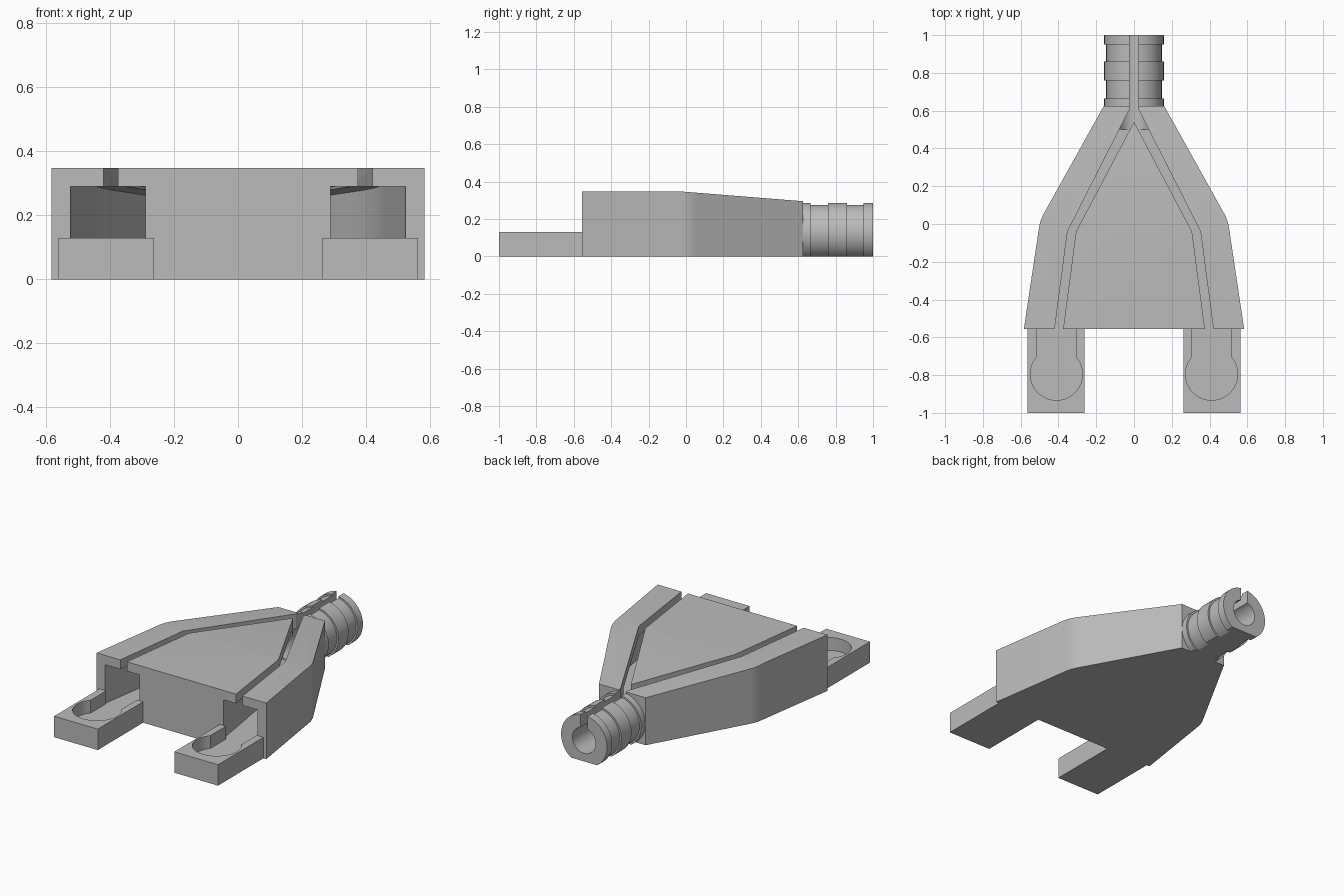
import bpy, bmesh, math
from mathutils import Vector, Matrix

if "Cube" in bpy.data.objects:
    bpy.data.objects.remove(bpy.data.objects["Cube"], do_unlink=True)

grey = bpy.data.materials.new("matte grey")
grey.use_nodes = True
grey.diffuse_color = (0.5, 0.5, 0.5, 1)
grey.node_tree.nodes["Principled BSDF"].inputs["Base Color"].default_value = (0.5, 0.5, 0.5, 1)

FRONT, BEND, REAR = -0.555, -0.04, 0.625
TOP, CEILING, FLOOR, PAD_TOP = 0.348, 0.29, 0.05, 0.13
TUBE_Z, BORE = 0.13, 0.08


def finish(name, bm):
    bmesh.ops.recalc_face_normals(bm, faces=bm.faces)
    mesh = bpy.data.meshes.new(name)
    bm.to_mesh(mesh)
    bm.free()
    ob = bpy.data.objects.new(name, mesh)
    bpy.context.collection.objects.link(ob)
    mesh.materials.append(grey)
    return ob


def trim(bm, point, normal):
    """Slice off everything on the normal side and cap the opening."""
    bmesh.ops.bisect_plane(bm, geom=bm.verts[:] + bm.edges[:] + bm.faces[:],
                           plane_co=point, plane_no=normal, clear_outer=True)
    bmesh.ops.holes_fill(bm, edges=[e for e in bm.edges if e.is_boundary], sides=0)


def prism(name, outline, z0, z1, side=1, sloped=False):
    bm = bmesh.new()
    face = bm.faces.new([bm.verts.new((x * side, y, z0)) for x, y in outline])
    grown = bmesh.ops.extrude_face_region(bm, geom=[face])["geom"]
    bmesh.ops.translate(bm, vec=(0, 0, z1 - z0),
                        verts=[v for v in grown if isinstance(v, bmesh.types.BMVert)])
    if sloped:
        trim(bm, (0, BEND, z1), (0, 0.08, 1))
    return finish(name, bm)


def box(name, x0, x1, y0, y1, z0, z1, side=1):
    return prism(name, [(x0, y0), (x1, y0), (x1, y1), (x0, y1)], z0, z1, side)


def rounded(before, corner, after, reach, steps=8):
    """Points of a soft bend replacing one corner."""
    b, c, a = Vector(before), Vector(corner), Vector(after)
    p, q = c + (b - c).normalized() * reach, c + (a - c).normalized() * reach
    return [tuple(p.lerp(c, t).lerp(c.lerp(q, t), t))
            for t in (i / steps for i in range(steps + 1))]


def cut(ob, cutters):
    bpy.context.view_layer.objects.active = ob
    for cutter in cutters:
        mod = ob.modifiers.new("cut", "BOOLEAN")
        mod.operation, mod.solver, mod.object = "DIFFERENCE", "EXACT", cutter
        bpy.ops.object.modifier_apply(modifier=mod.name)


def smooth(ob):
    bpy.ops.object.select_all(action="DESELECT")
    ob.select_set(True)
    bpy.context.view_layer.objects.active = ob
    bpy.ops.object.shade_smooth_by_angle(angle=math.radians(25))


# Housing: flared outline with soft shoulders and a roof that falls to the rear
front_pt, shoulder, rear_pt = (0.583, FRONT), (0.497, 0.02), (0.16, REAR)
half = [front_pt] + rounded(front_pt, shoulder, rear_pt, 0.04) + [rear_pt]
housing = prism("housing", half + [(-x, y) for x, y in reversed(half)], 0, TOP, sloped=True)

# Cable channels and the narrow slots above them
outer = [(0.531, -0.6), (0.437, 0.02), (0.18, 0.5)]
channel = ([outer[0]] + rounded(*outer, 0.15) + [outer[2], (-0.005, 0.5),
           (-0.005, 0.345), (0.215, -0.08), (0.296, -0.6)])
slot = [(0.426, -0.6), (0.352, BEND), (0.025, 0.605), (-0.005, 0.605),
        (-0.005, 0.55), (0.307, BEND), (0.381, -0.6)]
cutters = []
for s in (1, -1):
    cutters.append(prism("channel_cutter", channel, FLOOR, CEILING, s, sloped=True))
    cutters.append(prism("slot_cutter", slot, 0.15, 0.5, s))
rear_slot = box("rear_slot_cutter", -0.024, 0.024, 0.58, 1.1, TUBE_Z, 0.5)
bm = bmesh.new()
bmesh.ops.create_cone(bm, cap_ends=True, segments=48, radius1=BORE, radius2=BORE, depth=0.4,
                      matrix=Matrix.Translation((0, 0.6, TUBE_Z)) @ Matrix.Rotation(math.pi / 2, 4, "X"))
bore = finish("bore_cutter", bm)
cutters += [bore, rear_slot]
cut(housing, cutters)
smooth(housing)

# Ribbed cable collar: ring profile spun about the cable axis, flat underneath
big, small = 0.158, 0.147
edges = [0.62, 0.665, 0.76, 0.86, 0.95, 1.0]
profile = [(BORE, edges[0])]
for i in range(5):
    r = small if i % 2 else big
    profile += [(r, edges[i]), (r, edges[i + 1])]
profile.append((BORE, edges[-1]))
bm = bmesh.new()
ring = [bm.verts.new((r, y, TUBE_Z)) for r, y in profile]
loop = [bm.edges.new((ring[i], ring[(i + 1) % len(ring)])) for i in range(len(ring))]
bmesh.ops.spin(bm, geom=ring + loop, cent=(0, 0, TUBE_Z), axis=(0, 1, 0),
               angle=2 * math.pi, steps=64, use_merge=True)
bmesh.ops.remove_doubles(bm, verts=bm.verts, dist=0.0001)
trim(bm, (0, 0, 0), (0, 0, -1))
collar = finish("cable_collar", bm)
cut(collar, [rear_slot])
smooth(collar)

# Front pads with keyhole pockets
cx, cy, r, neck = 0.411, -0.795, 0.138, 0.106
start = math.acos(neck / r)
sweep = [math.pi - start + (math.pi + 2 * start) * i / 40 for i in range(41)]
keyhole = ([(cx + r * math.cos(a), cy + r * math.sin(a)) for a in sweep]
           + [(cx + neck, -0.5), (cx - neck, -0.5)])
for s, label in ((1, "left"), (-1, "right")):
    pad = box(label + "_pad", 0.263, 0.563, -1, FRONT, 0, PAD_TOP, s)
    pocket = prism("pocket_cutter", keyhole, FLOOR, 0.3, s)
    cut(pad, [pocket])
    smooth(pad)
    cutters.append(pocket)

# Cutters are no longer needed
for cutter in cutters:
    bpy.data.objects.remove(cutter, do_unlink=True)
